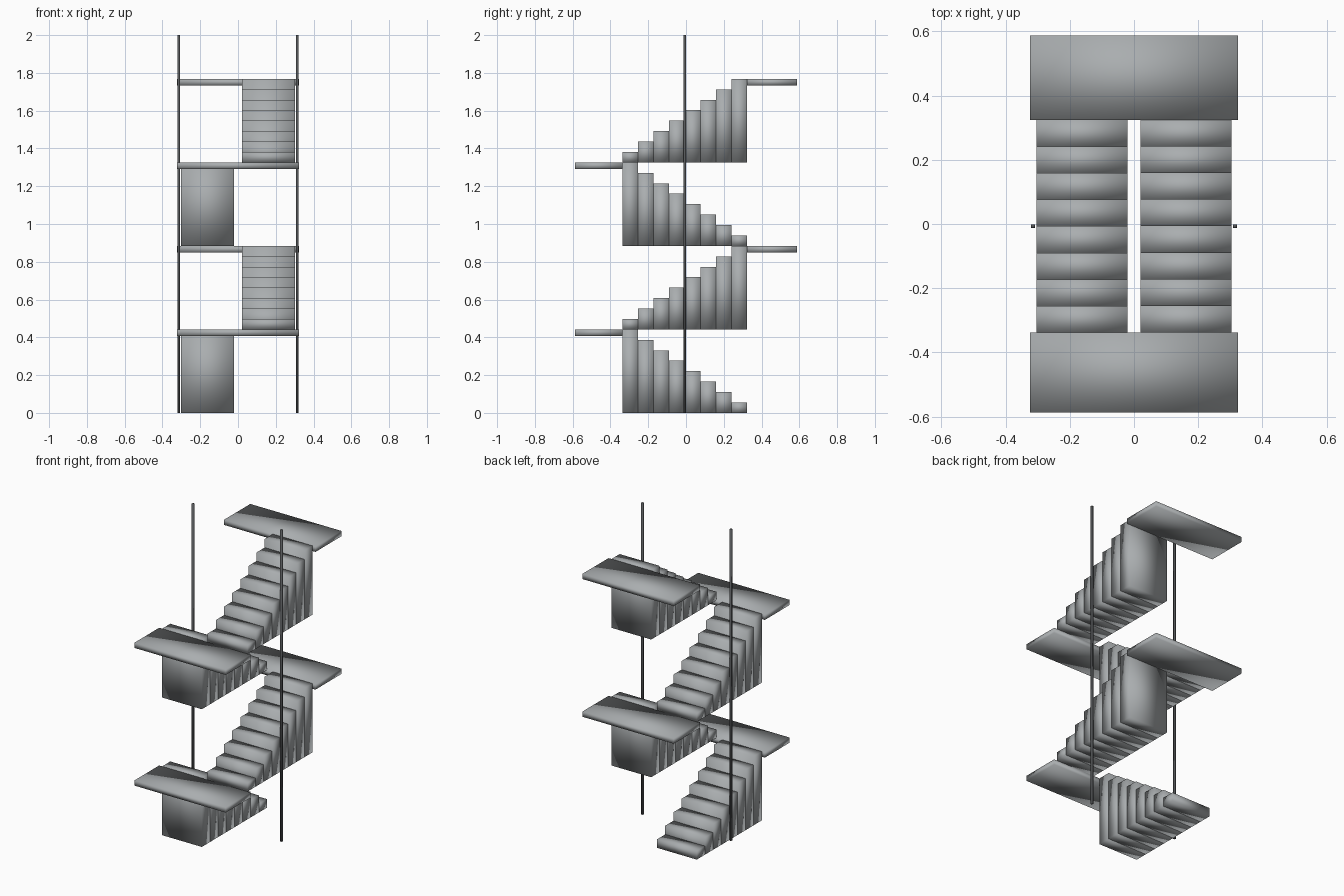
import bpy

cube = bpy.data.objects.get("Cube")
if cube:
    bpy.data.objects.remove(cube, do_unlink=True)


def make_material(name, color):
    mat = bpy.data.materials.new(name)
    mat.use_nodes = True
    mat.diffuse_color = color
    mat.node_tree.nodes["Principled BSDF"].inputs["Base Color"].default_value = color
    return mat


grey = make_material("cool grey", (0.40, 0.42, 0.43, 1))
dark = make_material("dark grey", (0.09, 0.095, 0.10, 1))


def box(name, low, high, material):
    """Softly shaded box between two opposite corners."""
    bpy.ops.mesh.primitive_cube_add(size=1)
    obj = bpy.context.object
    obj.name = name
    for v in obj.data.vertices:
        v.co = [h if c > 0 else l for c, l, h in zip(v.co, low, high)]
    obj.data.materials.append(material)
    bpy.ops.object.shade_smooth()


STEPS = 8
RISE = 0.442            # height of one flight
FRONT, BACK = -0.337, 0.323
TREAD = (BACK - FRONT) / STEPS
INNER, OUTER = 0.021, 0.303
HALF_WIDTH, HALF_DEPTH = 0.324, 0.587
SLAB = 0.034

for flight in range(4):
    base = flight * RISE
    top = base + RISE
    to_front = flight % 2 == 0

    # Solid steps, all standing on the floor of their flight
    x0, x1 = (-OUTER, -INNER) if to_front else (INNER, OUTER)
    for i in range(STEPS):
        y0 = BACK - (i + 1) * TREAD if to_front else FRONT + i * TREAD
        box(f"flight_{flight + 1}_step_{i + 1}", (x0, y0, base),
            (x1, y0 + TREAD, base + RISE * (i + 1) / STEPS), grey)

    # Landing at the head of the flight
    y0, y1 = (-HALF_DEPTH, FRONT) if to_front else (BACK, HALF_DEPTH)
    box(f"landing_{flight + 1}", (-HALF_WIDTH, y0, top - SLAB),
        (HALF_WIDTH, y1, top), grey)

# Slim full-height posts at both sides
for name, x in (("right_post", -0.314), ("left_post", 0.314)):
    box(name, (x - 0.006, -0.013, 0), (x + 0.006, -0.001, 2), dark)
